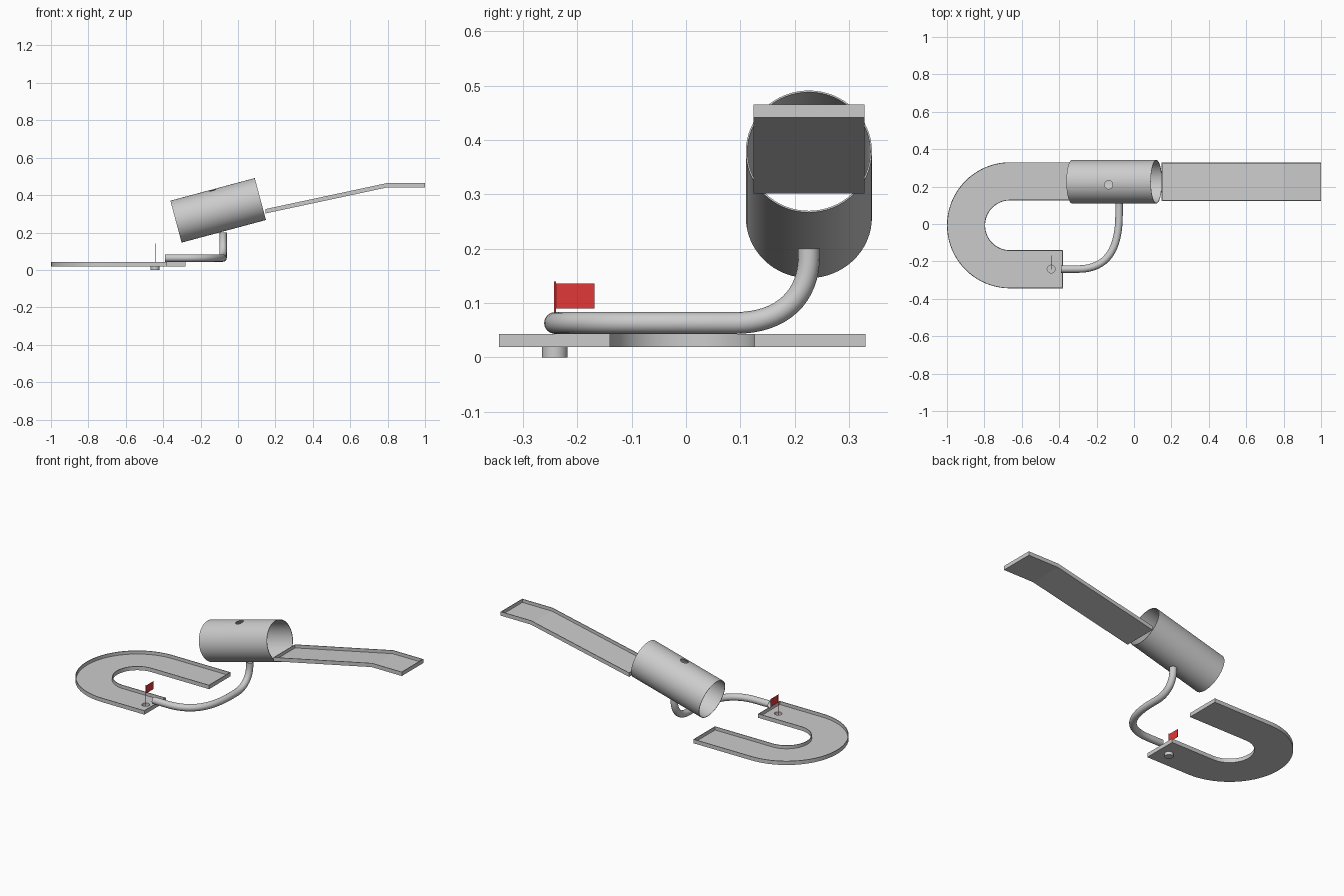
import bpy, bmesh, math
from mathutils import Matrix, Vector

if "Cube" in bpy.data.objects:
    bpy.data.objects.remove(bpy.data.objects["Cube"])


def material(name, rgb):
    m = bpy.data.materials.new(name)
    m.diffuse_color = (*rgb, 1)
    m.use_nodes = True
    m.node_tree.nodes["Principled BSDF"].inputs["Base Color"].default_value = m.diffuse_color
    return m


GREY = material("grey", (0.6, 0.6, 0.6))
RED = material("red", (0.75, 0.04, 0.04))


def activate(ob):
    bpy.ops.object.select_all(action='DESELECT')
    ob.select_set(True)
    bpy.context.view_layer.objects.active = ob


def smooth(ob):
    activate(ob)
    bpy.ops.object.shade_smooth_by_angle(angle=math.radians(30))


def finish(name, bm, mat):
    bmesh.ops.recalc_face_normals(bm, faces=bm.faces[:])
    me = bpy.data.meshes.new(name)
    bm.to_mesh(me)
    bm.free()
    ob = bpy.data.objects.new(name, me)
    bpy.context.collection.objects.link(ob)
    me.materials.append(mat)
    return ob


def tray(name, stations, height=0.0235, wall=0.004, floor=0.004):
    """Walled channel from pairs of left/right bottom points."""
    bm = bmesh.new()
    rows = [[bm.verts.new(p) for p in pair] for pair in stations]
    base = [bm.faces.new((a[0], a[1], b[1], b[0])) for a, b in zip(rows, rows[1:])]
    ext = bmesh.ops.extrude_face_region(bm, geom=base, use_keep_orig=True)["geom"]
    top = [g for g in ext if isinstance(g, bmesh.types.BMFace)]
    bmesh.ops.translate(bm, vec=(0, 0, height),
                        verts=[g for g in ext if isinstance(g, bmesh.types.BMVert)])
    bmesh.ops.recalc_face_normals(bm, faces=bm.faces[:])
    bmesh.ops.inset_region(bm, faces=top, thickness=wall, use_even_offset=True)
    inner = bmesh.ops.extrude_face_region(bm, geom=top)["geom"]
    bmesh.ops.delete(bm, geom=[f for f in top if f.is_valid], context='FACES_ONLY')
    bmesh.ops.translate(bm, vec=(0, 0, floor - height),
                        verts=[g for g in inner if isinstance(g, bmesh.types.BMVert)])
    return finish(name, bm, GREY)


def rod(name, r, depth, matrix, mat=GREY, sides=32, shell=0, open_ends=""):
    """Cylinder; optional wall thickness with open top and/or bottom."""
    bm = bmesh.new()
    bmesh.ops.create_cone(bm, cap_ends=True, segments=sides, radius1=r, radius2=r, depth=depth)
    drop = [f for f in bm.faces if (f.normal.z > 0.9 and "t" in open_ends)
            or (f.normal.z < -0.9 and "b" in open_ends)]
    bmesh.ops.delete(bm, geom=drop, context='FACES_ONLY')
    ob = finish(name, bm, mat)
    ob.data.transform(matrix)
    if shell:
        # open shells: make sure normals point away from the axis
        c = matrix.translation
        axis = matrix.to_3x3() @ Vector((0, 0, 1))
        d = ob.data.polygons[0]
        for p in ob.data.polygons:
            if abs(p.normal.dot(axis)) < 0.5:
                d = p
                break
        if d.normal.dot(d.center - c) < 0:
            ob.data.flip_normals()
        mod = ob.modifiers.new("wall", 'SOLIDIFY')
        mod.thickness = shell
        mod.offset = -1
        activate(ob)
        bpy.ops.object.modifier_apply(modifier=mod.name)
    return ob


def box(name, lo, hi, mat):
    bm = bmesh.new()
    bmesh.ops.create_cube(bm, size=1)
    for v in bm.verts:
        v.co = [(a + b) / 2 + (b - a) * c for a, b, c in zip(lo, hi, v.co)]
    return finish(name, bm, mat)


def cut(ob, cutter):
    mod = ob.modifiers.new("hole", 'BOOLEAN')
    mod.operation = 'DIFFERENCE'
    mod.solver = 'EXACT'
    mod.object = cutter
    cutter.hide_render = True
    activate(ob)
    bpy.ops.object.modifier_apply(modifier=mod.name)
    bpy.data.objects.remove(cutter)


T = Matrix.Translation

# U-shaped lower track
CX, CY, RO, RI, Z = -0.663, -0.007, 0.337, 0.133, 0.0195
stations = [((-0.28, CY + RO, Z), (-0.28, CY + RI, Z))]
N = 40
for i in range(N + 1):
    a = math.pi / 2 + math.pi * i / N
    stations.append([(CX + r * math.cos(a), CY + r * math.sin(a), Z) for r in (RO, RI)])
stations.append(((-0.38, CY - RO, Z), (-0.38, CY - RI, Z)))
track = tray("u_track", stations)

# Cup hole in the track, with the cup below it
HX, HY = -0.443, -0.241
cut(track, rod("hole_cutter", 0.021, 0.1, T((HX, HY, 0.04))))
smooth(track)
smooth(rod("hole_cup", 0.0235, 0.022, T((HX, HY, 0.011)), shell=0.0025, open_ends="t"))

# Flag in the cup
rod("flag_pole", 0.002, 0.138, T((HX, HY, 0.071)), RED, 12)
box("flag", (HX - 0.001, HY + 0.001, 0.09), (HX + 0.001, HY + 0.073, 0.136), RED)

# Start ramp with a level platform
tray("start_ramp", [[(x, y, z) for y in (0.124, 0.328)]
                    for x, z in ((0.148, 0.302), (0.8, 0.4415), (1.0, 0.4415))])

# Tilted open barrel with a hole in the top
tilt = Matrix.Rotation(math.pi / 2 - math.radians(15), 4, 'Y')
barrel = rod("barrel", 0.116, 0.467, T((-0.106, 0.226, 0.3185)) @ tilt,
             sides=64, shell=0.003, open_ends="tb")
cut(barrel, rod("barrel_cutter", 0.022, 0.2, T((-0.136, 0.21, 0.44))))
smooth(barrel)

# Drop pipe from the barrel to the cup
PZ = 0.0635
path = [  # point, handle before, handle after
    ((-0.39, -0.241, PZ), (-0.42, -0.241, PZ), (-0.36, -0.241, PZ)),
    ((-0.3, -0.241, PZ), (-0.33, -0.241, PZ), (-0.14, -0.241, PZ)),
    ((-0.08, 0.05, PZ), (-0.08, -0.13, PZ), (-0.08, 0.06, PZ)),
    ((-0.08, 0.09, PZ), (-0.08, 0.07, PZ), (-0.08, 0.18, PZ)),
    ((-0.08, 0.226, 0.185), (-0.08, 0.226, 0.115), (-0.08, 0.226, 0.19)),
    ((-0.08, 0.226, 0.2), (-0.08, 0.226, 0.195), (-0.08, 0.226, 0.21)),
]
cu = bpy.data.curves.new("drop_pipe", 'CURVE')
cu.dimensions = '3D'
cu.bevel_depth = 0.02
cu.bevel_resolution = 6
cu.resolution_u = 16
sp = cu.splines.new('BEZIER')
sp.bezier_points.add(len(path) - 1)
for bp, (co, hl, hr) in zip(sp.bezier_points, path):
    bp.handle_left_type = bp.handle_right_type = 'FREE'
    bp.co, bp.handle_left, bp.handle_right = co, hl, hr
cu.materials.append(GREY)
pipe = bpy.data.objects.new("drop_pipe", cu)
bpy.context.collection.objects.link(pipe)
activate(pipe)
bpy.ops.object.convert(target='MESH')
smooth(bpy.context.view_layer.objects.active)
